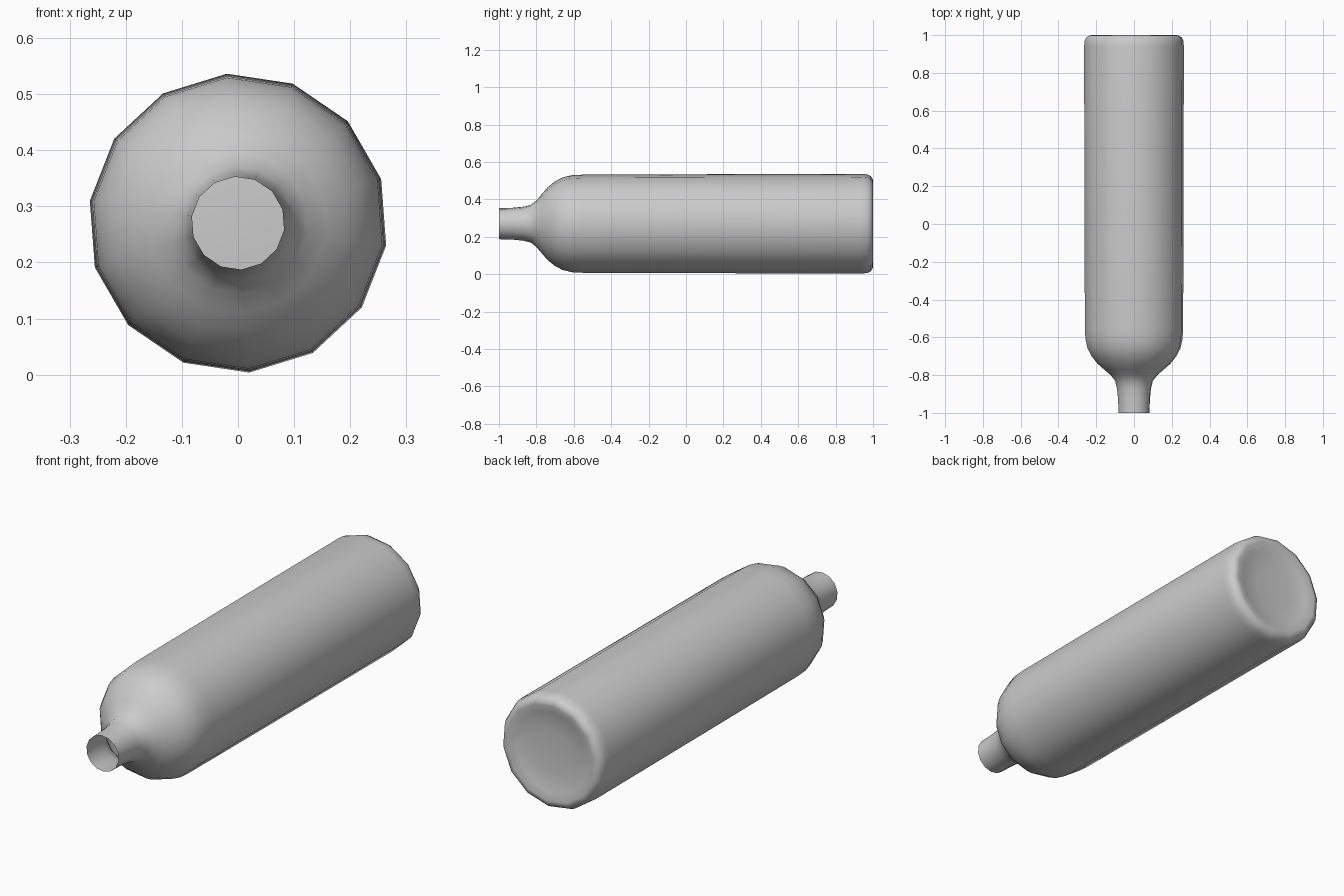
import bpy, bmesh, math

if "Cube" in bpy.data.objects:
    bpy.data.objects.remove(bpy.data.objects["Cube"])

SIDES = 14
PHASE = math.radians(94.3)
CENTRE_Z = 0.27

# Outline from the open mouth to the base: (y, radius)
profile = [
    (-1.0, 0.083), (-0.93, 0.085), (-0.87, 0.091), (-0.83, 0.101),
    (-0.80, 0.125), (-0.77, 0.160), (-0.74, 0.195), (-0.70, 0.227),
    (-0.66, 0.248), (-0.61, 0.260), (-0.55, 0.263), (0.0, 0.265),
    (0.94, 0.267), (0.97, 0.264), (0.988, 0.255), (0.998, 0.240),
    (1.0, 0.225), (0.988, 0.19), (0.98, 0.10),
]

bm = bmesh.new()


def ring(y, r):
    angles = [PHASE + 2 * math.pi * i / SIDES for i in range(SIDES)]
    return [bm.verts.new((r * math.cos(a), y, CENTRE_Z + r * math.sin(a))) for a in angles]


# Bottle wall, lathed around the y axis
rings = [ring(y, r) for y, r in profile]
for a, b in zip(rings, rings[1:]):
    for i in range(SIDES):
        j = (i + 1) % SIDES
        bm.faces.new((a[i], a[j], b[j], b[i]))

# Slightly dished base
bm.faces.new(rings[-1])
bmesh.ops.recalc_face_normals(bm, faces=bm.faces)

mesh = bpy.data.meshes.new("bottle")
bm.to_mesh(mesh)
bm.free()
bottle = bpy.data.objects.new("bottle", mesh)
bpy.context.collection.objects.link(bottle)
mesh.shade_smooth()
